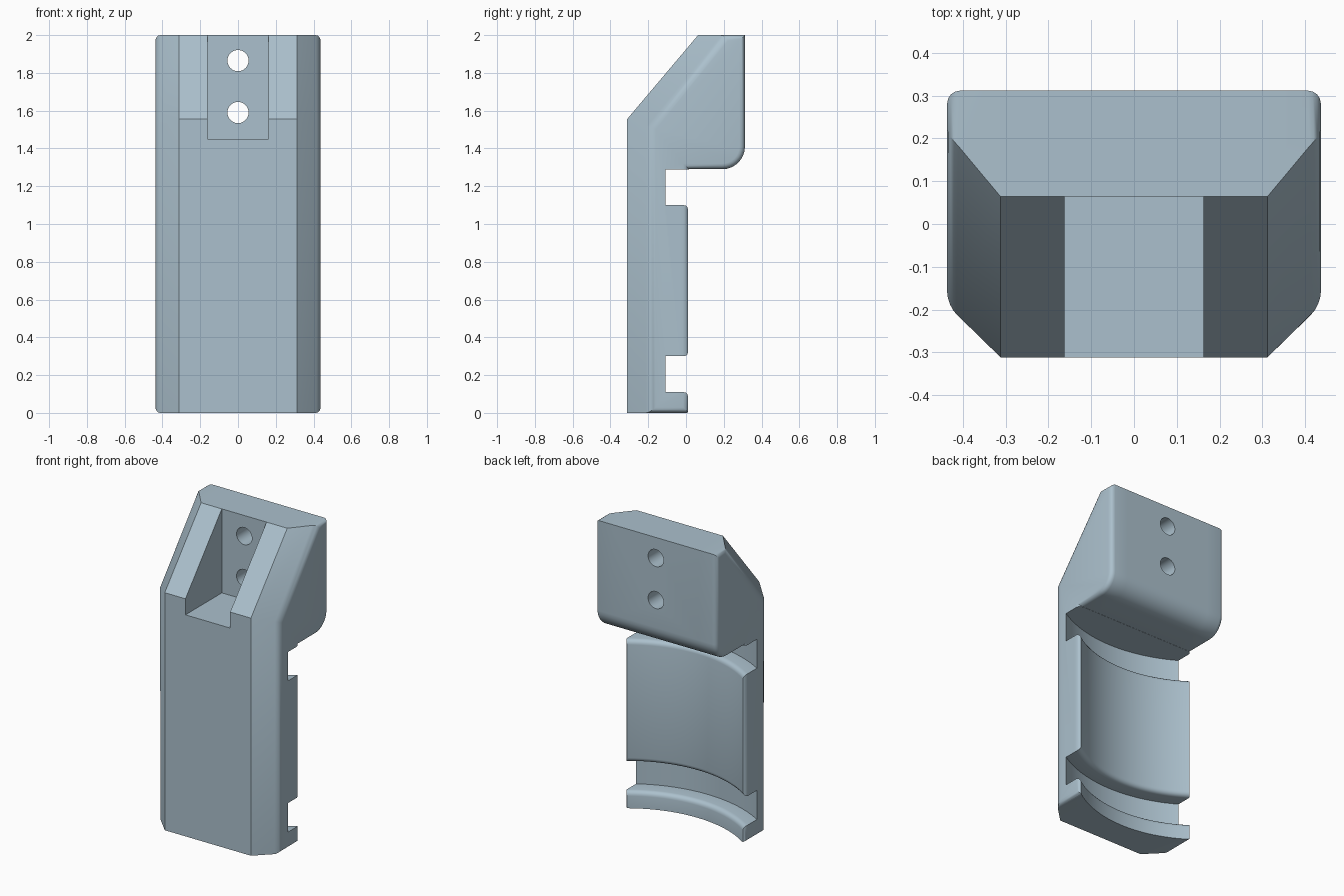
import bpy, bmesh, math
from mathutils import Matrix, Vector

cube = bpy.data.objects.get("Cube")
if cube:
    bpy.data.objects.remove(cube, do_unlink=True)

mat = bpy.data.materials.new("pale blue grey")
mat.use_nodes = True
COLOUR = (0.41, 0.53, 0.61, 1)
mat.diffuse_color = COLOUR
mat.node_tree.nodes["Principled BSDF"].inputs["Base Color"].default_value = COLOUR


def make_object(name, bm):
    bmesh.ops.recalc_face_normals(bm, faces=bm.faces[:])
    mesh = bpy.data.meshes.new(name)
    bm.to_mesh(mesh)
    bm.free()
    ob = bpy.data.objects.new(name, mesh)
    bpy.context.collection.objects.link(ob)
    mesh.materials.append(mat)
    return ob


def arc(cx, cy, r, a0, a1, n):
    """Points on an arc, angles in degrees."""
    return [(cx + r * math.cos(math.radians(a0 + (a1 - a0) * i / n)),
             cy + r * math.sin(math.radians(a0 + (a1 - a0) * i / n))) for i in range(n + 1)]


# Housing: side profile lofted across the width, front corners chamfered
HALF, INNER = 0.437, 0.312
front_inner = [(-0.312, 0), (-0.312, 1.555), (0.064, 2)]
front_outer = [(-0.19, 0), (-0.19, 1.512), (0.208, 2)]
back = [(0.312, 2)] + arc(0.192, 1.41, 0.12, 0, -90, 8) + [(0.015, 1.29), (0.015, 0)]

bm = bmesh.new()
rings = []
for x, front in ((-HALF, front_outer), (-INNER, front_inner),
                 (INNER, front_inner), (HALF, front_outer)):
    rings.append([bm.verts.new((x, y, z)) for y, z in front + back])
n = len(rings[0])
for a, b in zip(rings, rings[1:]):
    for i in range(n):
        j = (i + 1) % n
        bm.faces.new((a[i], a[j], b[j], b[i]))
caps = [bm.faces.new(rings[0]), bm.faces.new(rings[-1])]
bmesh.ops.recalc_face_normals(bm, faces=bm.faces[:])
# Rounded outline of both side faces
bmesh.ops.bevel(bm, geom=[e for f in caps for e in f.edges], offset=0.03,
                offset_type='OFFSET', segments=4, profile=0.5, affect='EDGES')
body = make_object("housing", bm)


# Lathe cutter: hollow back with two deeper grooves and rounded ribs
def lathe_cutter():
    r, deep, f, yc = 0.74, 0.85, 0.03, 0.62
    pts = [(0, -0.1), (r, -0.1)]
    pts += arc(r + f, 0.11 - f, f, 180, 90, 4) + [(deep, 0.11), (deep, 0.30)]
    pts += arc(r + f, 0.30 + f, f, 270, 180, 4)
    pts += arc(r + f, 1.10 - f, f, 180, 90, 4) + [(deep, 1.10), (deep, 1.289), (0, 1.289)]
    bm = bmesh.new()
    vs = [bm.verts.new((p, yc, z)) for p, z in pts]
    es = [bm.edges.new(pair) for pair in zip(vs, vs[1:])]
    bmesh.ops.spin(bm, geom=vs + es, cent=(0, yc, 0), axis=(0, 0, 1),
                   angle=2 * math.pi, steps=128)
    bmesh.ops.remove_doubles(bm, verts=bm.verts[:], dist=1e-5)
    return make_object("back_hollow_cutter", bm)


# Box cutter: slot open to the top and front
def slot_cutter():
    bm = bmesh.new()
    bmesh.ops.create_cube(bm, size=1)
    lo, hi = Vector((-0.162, -0.6, 1.45)), Vector((0.162, 0.0645, 2.2))
    for v in bm.verts:
        v.co = (lo + hi) / 2 + v.co * (hi - lo)
    return make_object("slot_cutter", bm)


# Screw holes through the back wall
def hole_cutter(z):
    bm = bmesh.new()
    m = Matrix.Translation((0, 0.2, z)) @ Matrix.Rotation(math.pi / 2, 4, 'X')
    bmesh.ops.create_cone(bm, cap_ends=True, segments=48, radius1=0.056,
                          radius2=0.056, depth=0.5, matrix=m)
    return make_object("hole_cutter", bm)


bpy.ops.object.select_all(action='DESELECT')
bpy.context.view_layer.objects.active = body
body.select_set(True)
for cutter in (lathe_cutter(), slot_cutter(), hole_cutter(1.59), hole_cutter(1.865)):
    cutter.hide_render = True
    mod = body.modifiers.new("cut", 'BOOLEAN')
    mod.operation = 'DIFFERENCE'
    mod.solver = 'EXACT'
    mod.object = cutter
    bpy.ops.object.modifier_apply(modifier=mod.name)
    bpy.data.objects.remove(cutter, do_unlink=True)

bpy.ops.object.shade_smooth_by_angle(angle=math.radians(30))
